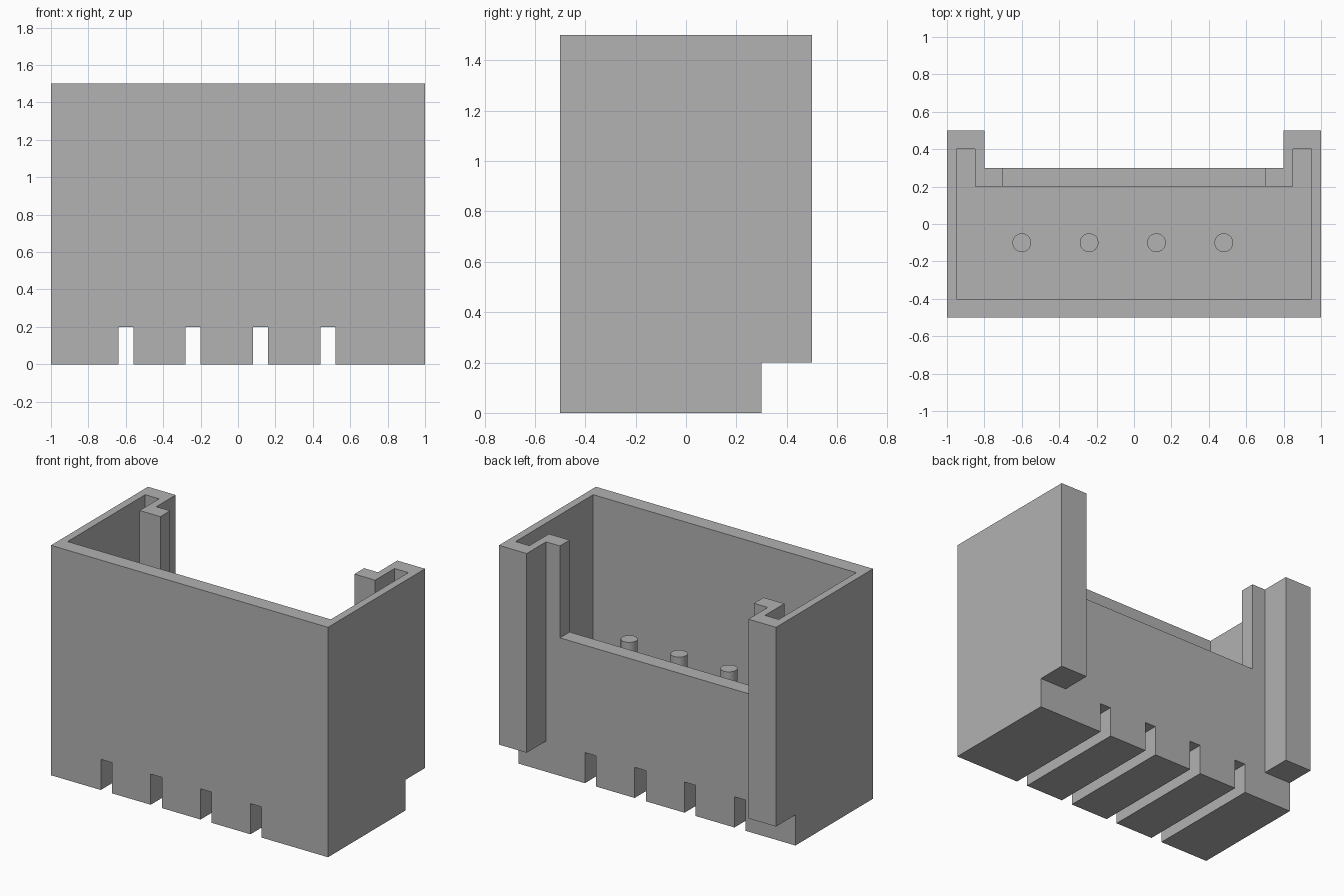
import bpy
import bmesh

cube = bpy.data.objects.get("Cube")
if cube:
    bpy.data.objects.remove(cube, do_unlink=True)

grey = bpy.data.materials.new("housing grey")
grey.use_nodes = True
grey.diffuse_color = (0.445, 0.445, 0.445, 1)
grey.node_tree.nodes["Principled BSDF"].inputs["Base Color"].default_value = grey.diffuse_color


def prism(name, outline, bottom, top):
    """Extrude a flat outline from bottom to top."""
    bm = bmesh.new()
    face = bm.faces.new([bm.verts.new((x, y, bottom)) for x, y in outline])
    ext = bmesh.ops.extrude_face_region(bm, geom=[face])
    verts = [g for g in ext["geom"] if isinstance(g, bmesh.types.BMVert)]
    bmesh.ops.translate(bm, verts=verts, vec=(0, 0, top - bottom))
    bmesh.ops.recalc_face_normals(bm, faces=bm.faces)
    mesh = bpy.data.meshes.new(name)
    bm.to_mesh(mesh)
    bm.free()
    mesh.materials.append(grey)
    obj = bpy.data.objects.new(name, mesh)
    bpy.context.collection.objects.link(obj)
    return obj


def block(name, x0, x1, y0, y1, z0, z1):
    return prism(name, [(x0, y0), (x1, y0), (x1, y1), (x0, y1)], z0, z1)


def mirrored(half):
    """Complete a right-hand half outline across x = 0."""
    return half + [(-x, y) for x, y in reversed(half)]


def cut(target, cutter):
    cutter.hide_render = True
    mod = target.modifiers.new("cut", "BOOLEAN")
    mod.operation = "DIFFERENCE"
    mod.solver = "EXACT"
    mod.object = cutter
    bpy.context.view_layer.objects.active = target
    bpy.ops.object.modifier_apply(modifier=mod.name)
    bpy.data.objects.remove(cutter, do_unlink=True)


# Housing with two rear rails
FLOOR = 0.3
housing = prism("housing", mirrored([(1, -0.5), (1, 0.5), (0.8, 0.5), (0.8, 0.3)]), 0, 1.5)

# Open cavity, including the pockets inside the rails
cavity = mirrored([(0.95, -0.4), (0.95, 0.4), (0.85, 0.4), (0.85, 0.2)])
cut(housing, prism("cavity_cutter", cavity, FLOOR, 1.7))

# Lowered rear wall
cut(housing, block("rear_window_cutter", -0.7, 0.7, 0.1, 0.4, 0.9, 1.7))

# Rails stop above the base
for x0, x1 in ((-1.1, -0.8), (0.8, 1.1)):
    cut(housing, block("rail_cutter", x0, x1, 0.3, 0.6, -0.1, 0.2))

# Slots through the base, with a contact pin above each
for i in range(4):
    x = -0.6 + 0.36 * i
    cut(housing, block("slot_cutter", x - 0.04, x + 0.04, -0.6, 0.6, -0.1, 0.2))
    base = FLOOR - 0.02
    bpy.ops.mesh.primitive_cylinder_add(vertices=32, radius=0.05, depth=0.8 - base,
                                        location=(x, -0.1, (0.8 + base) / 2))
    pin = bpy.context.object
    pin.name = f"contact_pin_{i + 1}"
    pin.data.materials.append(grey)
    bpy.ops.object.shade_smooth_by_angle()
